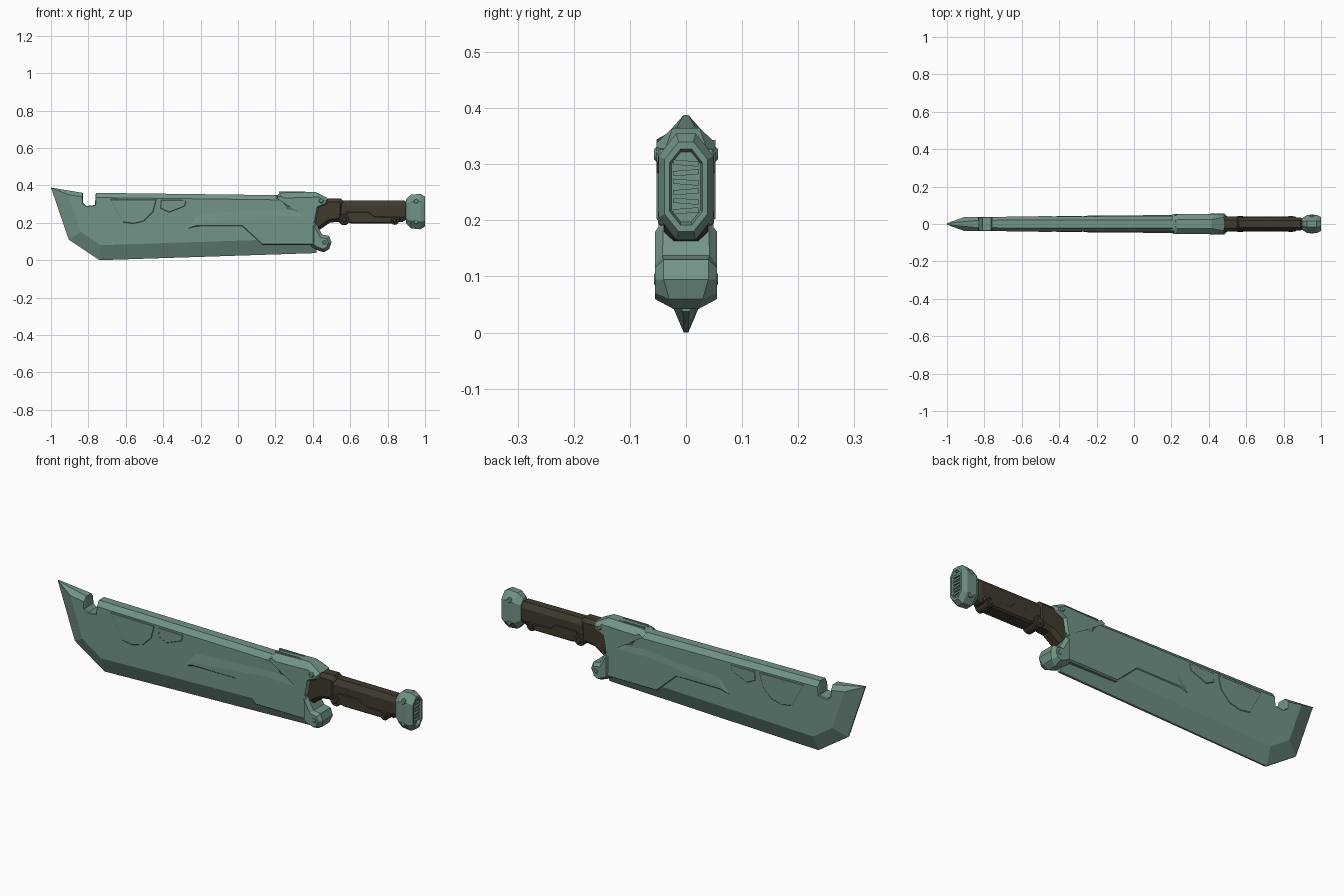
import bpy, bmesh
from math import pi
from mathutils import Vector, Matrix
from mathutils.geometry import intersect_line_line_2d  # noqa

cube = bpy.data.objects.get("Cube")
if cube:
    bpy.data.objects.remove(cube, do_unlink=True)


def material(name, rgb):
    m = bpy.data.materials.new(name)
    m.use_nodes = True
    m.diffuse_color = (*rgb, 1)
    m.node_tree.nodes["Principled BSDF"].inputs["Base Color"].default_value = (*rgb, 1)
    return m


GREEN = material("weathered_green", (0.17, 0.295, 0.24))
BROWN = material("dark_brown", (0.052, 0.043, 0.027))


def finish(name, bm, mat):
    bmesh.ops.recalc_face_normals(bm, faces=bm.faces)
    me = bpy.data.meshes.new(name)
    bm.to_mesh(me)
    bm.free()
    me.materials.append(mat)
    ob = bpy.data.objects.new(name, me)
    bpy.context.collection.objects.link(ob)
    return ob


def inset(pts, dist):
    """Move each edge of an anticlockwise outline inward by its own distance."""
    n, out = len(pts), []
    for i in range(n):
        p = Vector(pts[i])
        a = (p - Vector(pts[i - 1])).normalized()
        b = (Vector(pts[(i + 1) % n]) - p).normalized()
        na, nb = Vector((-a.y, a.x)), Vector((-b.y, b.x))
        det = na.x * nb.y - na.y * nb.x
        da, db = dist[i - 1], dist[i]
        if abs(det) < 0.02:
            out.append(p + na * (da + db) / 2)
        else:
            out.append(p + Vector((da * nb.y - db * na.y, db * na.x - da * nb.x)) / det)
    return out


def solid(name, pts, bevel, full, rim, mat):
    """Chamfered slab, symmetric in y: thin at the rim, full inside the bevel."""
    n = len(pts)
    bevel = bevel if isinstance(bevel, list) else [bevel] * n
    rim = rim if isinstance(rim, list) else [rim] * n
    thick = full if callable(full) else (lambda x: full)
    inner = inset(pts, bevel)
    bm = bmesh.new()
    rings = [[bm.verts.new((p.x, -thick(p.x), p.y)) for p in inner],
             [bm.verts.new((p[0], -r, p[1])) for p, r in zip(pts, rim)],
             [bm.verts.new((p[0], r, p[1])) for p, r in zip(pts, rim)],
             [bm.verts.new((p.x, thick(p.x), p.y)) for p in inner]]
    for a, b in zip(rings, rings[1:]):
        for i in range(n):
            j = (i + 1) % n
            bm.faces.new((a[i], a[j], b[j], b[i]))
    bm.faces.new(rings[0])
    bm.faces.new(rings[-1])
    return finish(name, bm, mat)


def pin(name, x, z, radius, half, mat, sides=16):
    """Round boss running through the model along y."""
    bm = bmesh.new()
    bmesh.ops.create_cone(bm, cap_ends=True, segments=sides, radius1=radius, radius2=radius,
                          depth=2 * half, matrix=Matrix.Translation((x, 0, z)) @ Matrix.Rotation(pi / 2, 4, 'X'))
    rims = [e for e in bm.edges if abs(e.verts[0].co.y - e.verts[1].co.y) < 1e-4]
    bmesh.ops.bevel(bm, geom=rims, offset=0.004, segments=1, affect='EDGES')
    return finish(name, bm, mat)


def blade_half(x):
    return 0.0425 + 0.006 * x


# Blade with ground edge, slanted tip and notch in the spine
solid("blade",
      [(-0.74, 0), (0.42, 0.038), (0.42, 0.345), (-0.76, 0.36), (-0.765, 0.295),
       (-0.81, 0.29), (-0.828, 0.305), (-0.83, 0.36), (-1, 0.388), (-0.905, 0.11)],
      [0.08, 0.005, 0.025, 0.004, 0.004, 0.004, 0.004, 0.022, 0.075, 0.07],
      blade_half,
      [0.004, 0.006, 0.022, 0.02, 0.034, 0.034, 0.034, 0.02, 0.004, 0.004], GREEN)

# Raised fracture slabs on both cheeks
slabs = {
    "tip_slab": [(-0.62, 0.2), (-0.56, 0.19), (-0.5, 0.205), (-0.45, 0.255), (-0.43, 0.328), (-0.69, 0.33)],
    "middle_slab": [(-0.42, 0.275), (-0.37, 0.25), (-0.28, 0.285), (-0.27, 0.325), (-0.415, 0.327)],
}
for name, pts in slabs.items():
    solid(name, pts, 0.007, lambda x: blade_half(x) + 0.002, 0.036, GREEN)

# Stepped cheek panel that fades out towards the spine
solid("cheek_panel",
      [(-0.28, 0.165), (-0.22, 0.18), (0.02, 0.18), (0.13, 0.08), (0.43, 0.08),
       (0.42, 0.16), (0.41, 0.29), (0.2, 0.3), (-0.2, 0.26)],
      [0.006, 0.006, 0.006, 0.006, 0.005, 0.005, 0.06, 0.06, 0.02],
      lambda x: blade_half(x) + 0.004, 0.04, GREEN)

# Upper and lower guard
solid("upper_guard",
      [(0.27, 0.27), (0.34, 0.255), (0.395, 0.19), (0.415, 0.2), (0.43, 0.28), (0.475, 0.3),
       (0.482, 0.33), (0.415, 0.365), (0.23, 0.36), (0.2, 0.342)],
      [0.02, 0.02, 0.006, 0.008, 0.008, 0.008, 0.018, 0.028, 0.012, 0.02],
      0.053, [0.043, 0.043, 0.04, 0.04, 0.04, 0.04, 0.036, 0.024, 0.024, 0.03], GREEN)
solid("lower_guard",
      [(0.39, 0.075), (0.42, 0.055), (0.46, 0.042), (0.488, 0.06), (0.5, 0.095),
       (0.487, 0.13), (0.45, 0.137), (0.415, 0.2), (0.39, 0.19)],
      0.016, 0.055, [0.03, 0.026, 0.022, 0.03, 0.04, 0.04, 0.042, 0.04, 0.04], GREEN)
for label, x, z in (("upper", 0.445, 0.318), ("lower", 0.462, 0.095)):
    pin(label + "_guard_rivet", x, z, 0.013, 0.057, GREEN, 10)

# Twin ribs on the guard spine
for side in (-1, 1):
    bm = bmesh.new()
    bmesh.ops.create_cube(bm, size=1, matrix=Matrix.Translation((0.29, side * 0.016, 0.361))
                          @ Matrix.Diagonal((0.14, 0.008, 0.01, 1)))
    finish("spine_rib_" + ("front" if side < 0 else "back"), bm, GREEN)

# Grip: collar, core, lower rail and round bosses
solid("grip_collar",
      [(0.4, 0.15), (0.44, 0.165), (0.49, 0.2), (0.56, 0.21), (0.565, 0.315),
       (0.55, 0.33), (0.47, 0.33), (0.4, 0.29)],
      0.018, 0.039, 0.022, BROWN)
solid("grip_core",
      [(0.53, 0.205), (0.88, 0.205), (0.915, 0.225), (0.915, 0.3), (0.89, 0.318), (0.53, 0.32)],
      0.026, 0.035, 0.019, BROWN)
solid("grip_rail",
      [(0.56, 0.21), (0.61, 0.195), (0.82, 0.195), (0.87, 0.21), (0.87, 0.235),
       (0.73, 0.237), (0.7, 0.262), (0.58, 0.262)],
      0.007, 0.039, 0.03, BROWN)
for label, x, z, r in (("front", 0.567, 0.217, 0.03), ("rear", 0.838, 0.212, 0.023)):
    pin(label + "_grip_boss", x, z, r, 0.04, BROWN)
    pin(label + "_grip_bolt", x, z, r * 0.55, 0.044, BROWN, 8)

# Pommel: lofted eight-sided cap with a recessed end
bm = bmesh.new()
rings = []
for x, w, lo, hi in ((0.897, 0.03, 0.2, 0.325), (0.925, 0.048, 0.17, 0.35), (0.975, 0.049, 0.165, 0.355),
                     (1, 0.038, 0.18, 0.34), (1, 0.029, 0.192, 0.327), (0.986, 0.026, 0.197, 0.322)):
    c, s = 0.04 * w / 0.049, 0.35 * w
    outline = [(-s, lo), (s, lo), (w, lo + c), (w, hi - c), (s, hi), (-s, hi), (-w, hi - c), (-w, lo + c)]
    rings.append([bm.verts.new((x, y, z)) for y, z in outline])
for a, b in zip(rings, rings[1:]):
    for i in range(8):
        j = (i + 1) % 8
        bm.faces.new((a[i], a[j], b[j], b[i]))
bm.faces.new(rings[0])
bm.faces.new(rings[-1])
finish("pommel", bm, GREEN)
for label, z in (("upper", 0.315), ("lower", 0.205)):
    pin(label + "_pommel_rivet", 0.952, z, 0.014, 0.05, GREEN, 10)

# Ridges inside the pommel recess
bm = bmesh.new()
for i in range(6):
    bmesh.ops.create_cube(bm, size=1, matrix=Matrix.Translation((0.988, 0, 0.217 + 0.017 * i))
                          @ Matrix.Rotation(0.08 * (-1) ** i, 4, 'X') @ Matrix.Diagonal((0.014, 0.046, 0.009, 1)))
finish("pommel_ridges", bm, GREEN)
